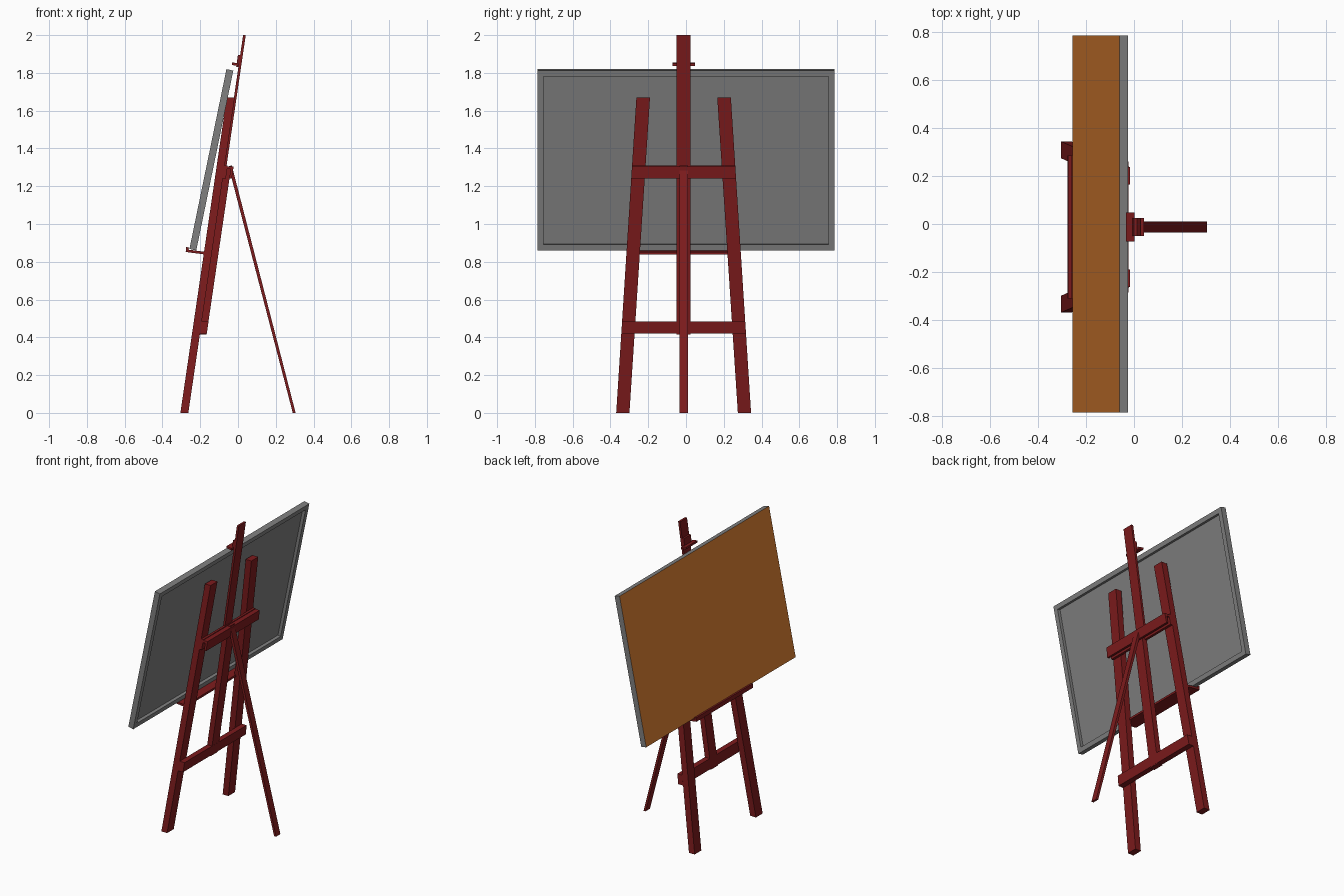
import bpy
import bmesh

old = bpy.data.objects.get("Cube")
if old:
    bpy.data.objects.remove(old, do_unlink=True)


def material(name, rgb):
    mat = bpy.data.materials.new(name)
    mat.use_nodes = True
    color = (*rgb, 1.0)
    mat.diffuse_color = color
    mat.node_tree.nodes["Principled BSDF"].inputs["Base Color"].default_value = color
    return mat


RED = material("red stained wood", (0.205, 0.011, 0.012))
GREY = material("grey frame", (0.215, 0.215, 0.215))
BROWN = material("orange brown panel", (0.68, 0.2, 0.03))

MID = -0.0125      # centre line of the stand
SLOPE = 0.147      # backward lean of the stand
BACK = -0.263      # rear plane of the front legs at the ground


def lean(z, offset=0.0):
    """x of the legs' rear plane at height z, moved by offset."""
    return BACK + SLOPE * z + offset


def finish(name, bm, mats):
    bmesh.ops.recalc_face_normals(bm, faces=bm.faces)
    mesh = bpy.data.meshes.new(name)
    bm.to_mesh(mesh)
    bm.free()
    for mat in mats:
        mesh.materials.append(mat)
    obj = bpy.data.objects.new(name, mesh)
    bpy.context.collection.objects.link(obj)


def loft(ring_a, ring_b):
    """Closed solid between two matching rings of points."""
    bm = bmesh.new()
    a = [bm.verts.new(p) for p in ring_a]
    b = [bm.verts.new(p) for p in ring_b]
    bm.faces.new(a)
    bm.faces.new(b[::-1])
    for i in range(len(a)):
        j = (i + 1) % len(a)
        bm.faces.new((a[i], b[i], b[j], a[j]))
    bmesh.ops.recalc_face_normals(bm, faces=bm.faces)
    return bm


def extrude(profile, y0, y1):
    """Extrude an x-z profile along y."""
    return loft([(x, y0, z) for x, z in profile], [(x, y1, z) for x, z in profile])


def leaning_beam(name, z0, z1, front, back, low, high):
    """Beam following the lean; low and high are its (y0, y1) at each end."""
    def ring(z, span):
        f, b = lean(z, front), lean(z, back)
        y0, y1 = MID + span[0], MID + span[1]
        return [(f, y0, z), (b, y0, z), (b, y1, z), (f, y1, z)]
    finish(name, loft(ring(z0, low), ring(z1, high)), [RED])


# Two splayed front legs
for side, s in (("left", 1), ("right", -1)):
    leaning_beam(side + "_leg", 0, 1.67, -0.042, 0,
                 (s * 0.287, s * 0.357), (s * 0.178, s * 0.25))

# Crossbars, with ends trimmed to the splay; the upper one is a channel open below
for name, z0, z1, front, back in (
        ("lower_crossbar", 0.42, 0.485, 0, 0.036),
        ("upper_crossbar_front", 1.24, 1.31, 0, 0.016),
        ("upper_crossbar_top", 1.29, 1.305, 0.016, 0.034),
        ("upper_crossbar_back", 1.24, 1.305, 0.034, 0.048)):
    w0, w1 = (0.357 - 0.064 * z for z in (z0, z1))
    leaning_beam(name, z0, z1, front, back, (-w0, w0), (-w1, w1))

# Central rail and the thin sliding mast above it
WIDTH = (-0.037, 0.037)
leaning_beam("centre_rail", 0.415, 1.305, 0, 0.0355, WIDTH, WIDTH)
leaning_beam("mast", 1.24, 2.0, -0.004, 0.01, WIDTH, WIDTH)

# Clamp at the top of the mast
leaning_beam("clamp_block", 1.83, 1.895, -0.016, -0.004, WIDTH, WIDTH)
clamp = [(-0.033, 1.842), (0.002, 1.836), (0.002, 1.85), (-0.033, 1.856)]
finish("clamp_plate", extrude(clamp, MID - 0.06, MID + 0.06), [RED])

# Rear prop leg
prop = [(-0.05, 1.305), (-0.033, 1.31), (0.305, 0), (0.29, 0)]
finish("rear_leg", extrude(prop, MID - 0.0225, MID + 0.0225), [RED])

# Tray with a raised front lip
tray = [(-0.277, 0.852), (-0.17, 0.838), (-0.17, 0.852), (-0.262, 0.864),
        (-0.26, 0.876), (-0.274, 0.878)]
finish("tray", extrude(tray, MID - 0.298, MID + 0.298), [RED])

# Board: brown front, grey edges, recessed grey back
board = [(-0.257, 0.868), (-0.221, 0.86), (-0.025, 1.812), (-0.061, 1.82)]
bm = extrude(board, -0.785, 0.785)
bm.normal_update()
front = min(bm.faces, key=lambda f: f.normal.x)
rear = max(bm.faces, key=lambda f: f.normal.x)
front.material_index = 1
bmesh.ops.inset_region(bm, faces=[rear], thickness=0.031, use_even_offset=True)
hole = bmesh.ops.extrude_discrete_faces(bm, faces=[rear])["faces"][0]
hole.normal_update()
bmesh.ops.translate(bm, verts=hole.verts, vec=hole.normal * -0.02)
finish("board", bm, [GREY, BROWN])
